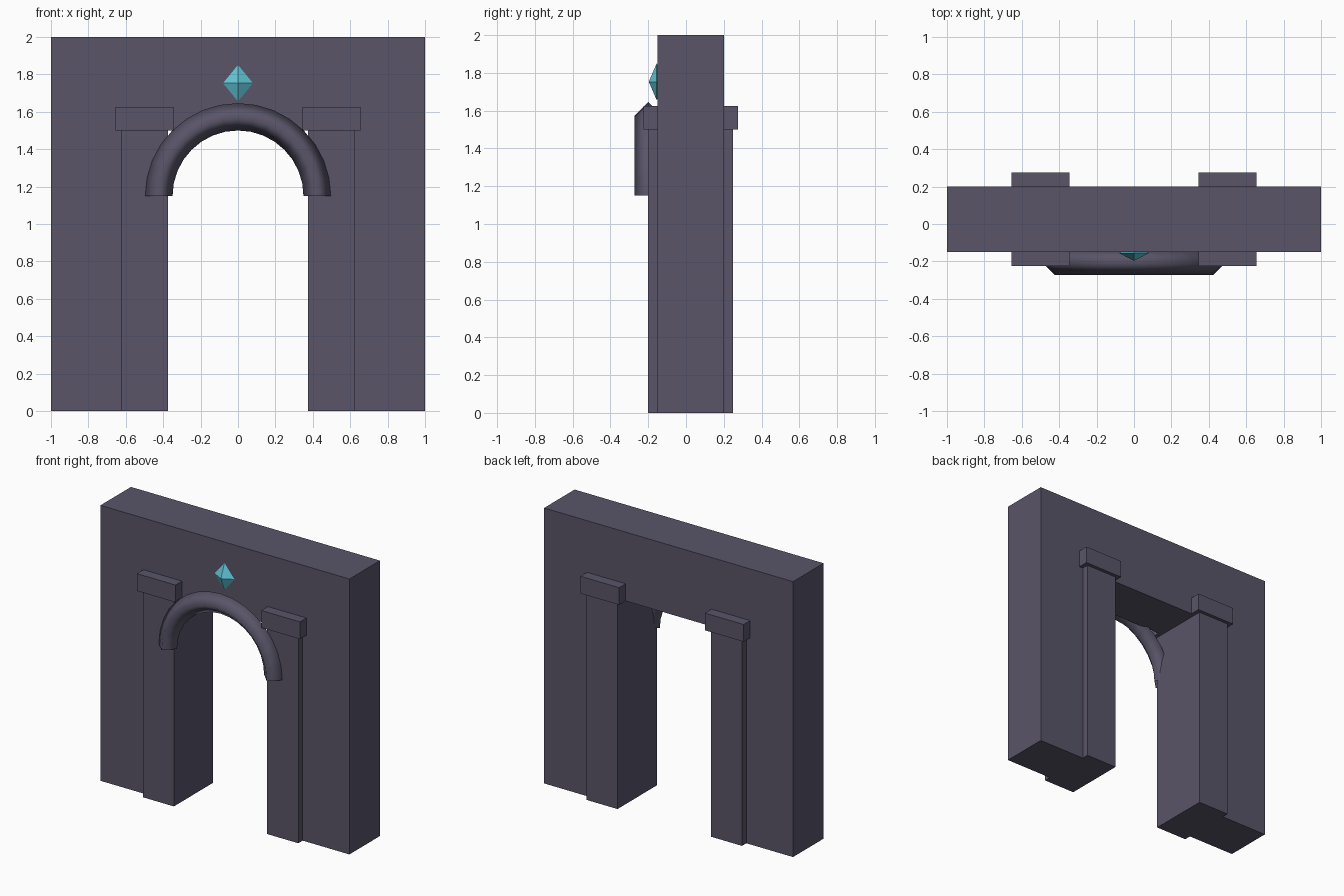
import bpy, bmesh, math

if "Cube" in bpy.data.objects:
    bpy.data.objects.remove(bpy.data.objects["Cube"])


def material(name, rgb):
    m = bpy.data.materials.new(name)
    m.diffuse_color = (*rgb, 1)
    m.use_nodes = True
    m.node_tree.nodes["Principled BSDF"].inputs["Base Color"].default_value = m.diffuse_color
    return m


STONE = material("dark_stone", (0.10, 0.09, 0.14))
CRYSTAL = material("cyan_crystal", (0.12, 0.56, 0.68))


def mesh_object(name, bm, mat):
    bmesh.ops.recalc_face_normals(bm, faces=bm.faces)
    me = bpy.data.meshes.new(name)
    bm.to_mesh(me)
    bm.free()
    me.materials.append(mat)
    ob = bpy.data.objects.new(name, me)
    bpy.context.collection.objects.link(ob)
    return ob


def box(name, x, y, z):
    bm = bmesh.new()
    bmesh.ops.create_cube(bm, size=1)
    for v in bm.verts:
        v.co = [(r[0] + r[1]) / 2 + c * (r[1] - r[0]) for c, r in zip(v.co, (x, y, z))]
    return mesh_object(name, bm, STONE)


# Wall: a doorway profile pushed through its depth
bm = bmesh.new()
profile = [(-1, 0), (-0.5, 0), (-0.5, 1.5), (0.5, 1.5), (0.5, 0), (1, 0), (1, 2), (-1, 2)]
face = bm.faces.new([bm.verts.new((x, -0.15, z)) for x, z in profile])
ext = bmesh.ops.extrude_face_region(bm, geom=[face])["geom"]
bmesh.ops.translate(bm, vec=(0, 0.35, 0),
                    verts=[g for g in ext if isinstance(g, bmesh.types.BMVert)])
if not face.is_valid or len(bm.faces) < 10:
    bm.faces.new([v for v in bm.verts if v.co.y < 0])
mesh_object("wall", bm, STONE)

# Pillars and capitals on both sides of the opening
for side, s in (("left", -1), ("right", 1)):
    box(side + "_pillar", sorted((s * 0.375, s * 0.625)), (-0.2, 0.25), (0, 1.5))
    box(side + "_capital", sorted((s * 0.345, s * 0.655)), (-0.225, 0.275), (1.5, 1.625))

# Arch moulding: diamond section swept along a half circle, open ends
bm = bmesh.new()
STEPS, R, r = 16, 0.423, 0.073
rings = []
for i in range(STEPS + 1):
    a = math.pi * i / STEPS
    ring = []
    for k in range(4):
        t = k * math.pi / 2
        d = R + r * math.cos(t)
        ring.append(bm.verts.new((d * math.cos(a), -0.2 + r * math.sin(t), 1.15 + d * math.sin(a))))
    rings.append(ring)
for p, q in zip(rings, rings[1:]):
    for k in range(4):
        n = (k + 1) % 4
        bm.faces.new((p[k], p[n], q[n], q[k])).smooth = True
mesh_object("arch_moulding", bm, STONE)

# Keystone crystal: flattened octahedron set into the wall
bm = bmesh.new()
rim = [bm.verts.new((0.08 * math.cos(a), -0.155, 1.753 + 0.098 * math.sin(a)))
       for a in (0, math.pi / 2, math.pi, 1.5 * math.pi)]
for y in (-0.197, -0.113):
    tip = bm.verts.new((0, y, 1.753))
    for k in range(4):
        bm.faces.new((rim[k], rim[(k + 1) % 4], tip))
mesh_object("keystone_crystal", bm, CRYSTAL)
